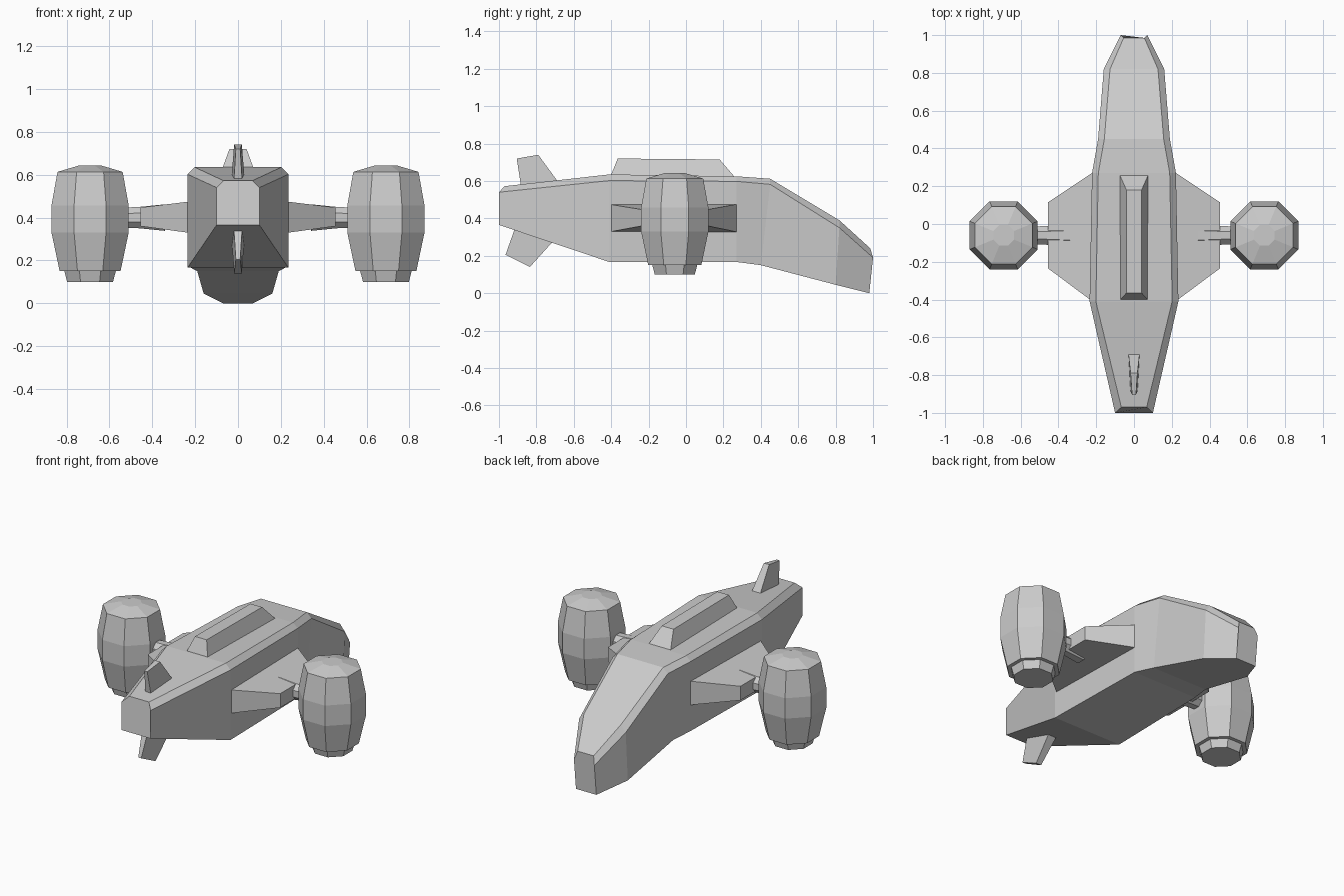
import bpy, bmesh, math

cube = bpy.data.objects.get("Cube")
if cube:
    bpy.data.objects.remove(cube)

grey = bpy.data.materials.new("hull grey")
grey.use_nodes = True
colour = (0.6, 0.6, 0.6, 1)
grey.diffuse_color = colour
grey.node_tree.nodes["Principled BSDF"].inputs["Base Color"].default_value = colour


def loft(name, rings):
    """Skin a row of point rings and cap both ends."""
    bm = bmesh.new()
    rows = [[bm.verts.new(p) for p in ring] for ring in rings]
    for a, b in zip(rows, rows[1:]):
        n = len(a)
        for i in range(n):
            j = (i + 1) % n
            bm.faces.new((a[i], a[j], b[j], b[i]))
    bm.faces.new(rows[0])
    bm.faces.new(rows[-1])
    bmesh.ops.recalc_face_normals(bm, faces=bm.faces)
    mesh = bpy.data.meshes.new(name)
    bm.to_mesh(mesh)
    bm.free()
    mesh.materials.append(grey)
    obj = bpy.data.objects.new(name, mesh)
    bpy.context.collection.objects.link(obj)
    return obj


def octagon(apothem):
    r = apothem / math.cos(math.pi / 8)
    return [(r * math.cos(a), r * math.sin(a))
            for a in (math.pi / 8 + i * math.pi / 4 for i in range(8))]


def hull_ring(y, w, low, edge, top, inset=0.033, y_low=0, y_top=0):
    t = w - inset
    return [(-w, y + y_low, low), (w, y + y_low, low), (w, y, edge),
            (t, y + y_top, top), (-t, y + y_top, top), (-w, y, edge)]


# Hull with bevelled upper edges and drooping end
loft("hull", [
    hull_ring(-1.0, 0.10, 0.365, 0.54, 0.572, y_top=0.03),
    hull_ring(-0.41, 0.235, 0.167, 0.602, 0.635),
    hull_ring(0.27, 0.222, 0.167, 0.598, 0.625),
    hull_ring(0.45, 0.19, 0.15, 0.582, 0.612, y_low=-0.05),
    hull_ring(0.82, 0.16, 0.045, 0.35, 0.39, y_low=-0.02),
    hull_ring(1.0, 0.07, 0.0, 0.19, 0.24, 0.015, y_low=-0.02, y_top=-0.015),
])

# Raised spine
loft("spine", [
    [(-0.08, -0.41, 0.61), (0.08, -0.41, 0.61), (0.08, 0.27, 0.61), (-0.08, 0.27, 0.61)],
    [(-0.04, -0.365, 0.72), (0.04, -0.365, 0.72), (0.04, 0.18, 0.715), (-0.04, 0.18, 0.715)],
])


def fin(name, root, tip):
    """Root and tip run from the narrow edge to the wide edge in (y, z)."""
    def ring(ends, narrow, wide):
        (y0, z0), (y1, z1) = ends
        return [(-narrow, y0, z0), (narrow, y0, z0), (wide, y1, z1), (-wide, y1, z1)]
    loft(name, [ring(root, 0.02, 0.03), ring(tip, 0.01, 0.018)])


fin("upper_fin", [(-0.88, 0.56), (-0.68, 0.59)], [(-0.905, 0.72), (-0.79, 0.74)])
fin("lower_fin", [(-0.91, 0.36), (-0.69, 0.30)], [(-0.965, 0.205), (-0.835, 0.14)])

ENGINE_X, ENGINE_Y = 0.69, -0.06
# Engine outline as (radius, height)
POD = [(0.107, 0.10), (0.12, 0.15), (0.142, 0.15), (0.18, 0.33),
       (0.18, 0.457), (0.152, 0.613), (0.055, 0.642)]

for side, s in (("left", 1), ("right", -1)):
    # Stub wing
    loft(side + "_wing", [
        [(s * x, y0, z0), (s * x, y1, z0), (s * x, y1, z1), (s * x, y0, z1)]
        for x, y0, y1, z0, z1 in ((0.20, -0.425, 0.285, 0.325, 0.478),
                                  (0.455, -0.235, 0.115, 0.36, 0.447))])
    # Pylon from wing to engine
    loft(side + "_pylon", [
        [(s * x, ENGINE_Y + u, 0.40 + v) for u, v in octagon(r)]
        for x, r in ((0.34, 0.062), (0.46, 0.05), (0.56, 0.045))])
    # Upright engine pod
    loft(side + "_engine", [
        [(s * ENGINE_X + u, ENGINE_Y + v, z) for u, v in octagon(r)] for r, z in POD])
